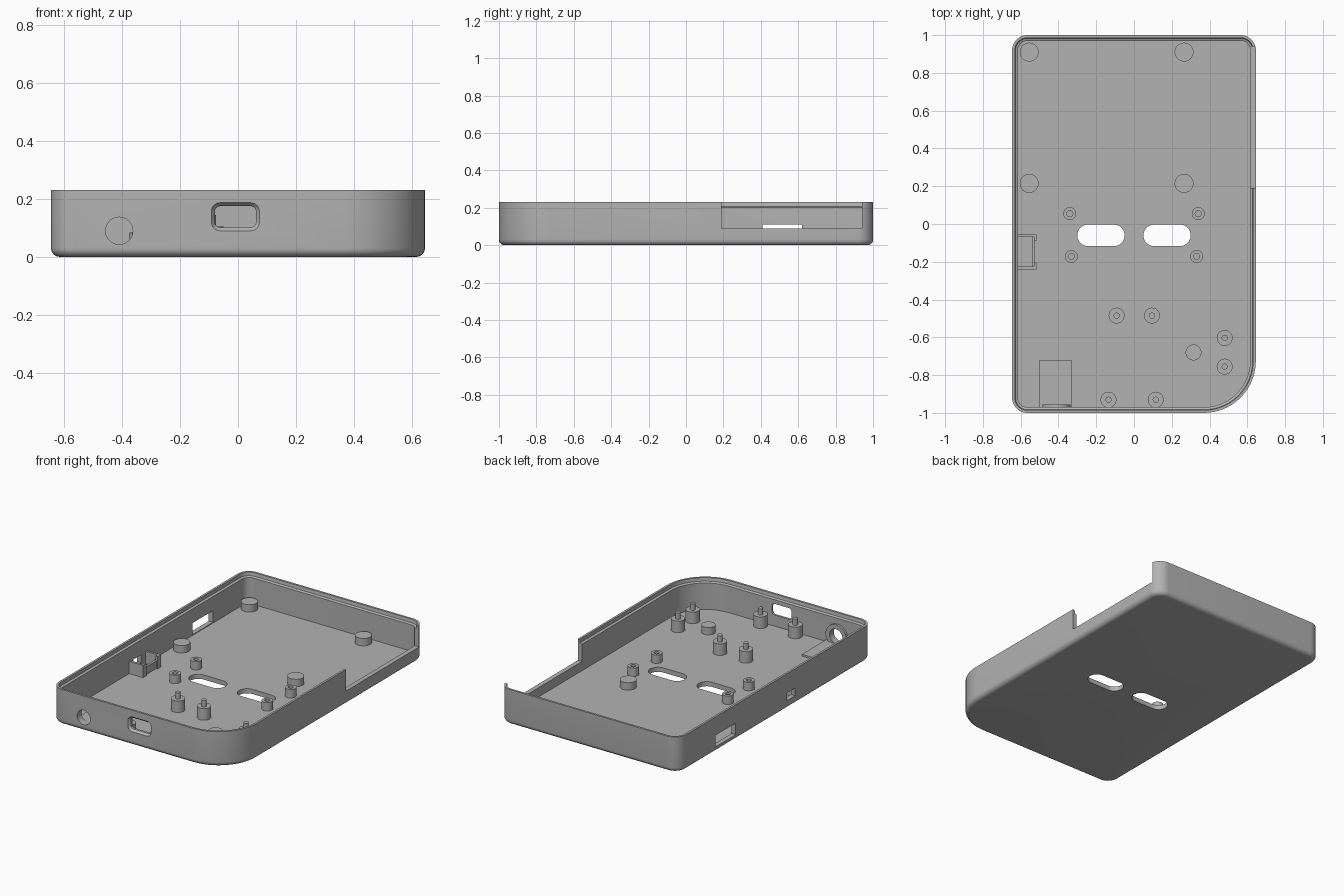
import bpy, bmesh
from math import pi, sin, cos, radians
from mathutils import Matrix

if "Cube" in bpy.data.objects:
    bpy.data.objects.remove(bpy.data.objects["Cube"])

HX, HY, TOP, FLOOR, WALL = 0.645, 1.0, 0.23, 0.03, 0.03

grey = bpy.data.materials.new("plain grey")
grey.use_nodes = True
grey.diffuse_color = (0.45, 0.45, 0.45, 1)
grey.node_tree.nodes["Principled BSDF"].inputs["Base Color"].default_value = (0.45, 0.45, 0.45, 1)


def finish(bm, name):
    bmesh.ops.recalc_face_normals(bm, faces=bm.faces)
    mesh = bpy.data.meshes.new(name)
    bm.to_mesh(mesh)
    bm.free()
    mesh.materials.append(grey)
    ob = bpy.data.objects.new(name, mesh)
    bpy.context.collection.objects.link(ob)
    return ob


def smooth(ob):
    bpy.ops.object.select_all(action="DESELECT")
    ob.select_set(True)
    bpy.context.view_layer.objects.active = ob
    bpy.ops.object.shade_smooth_by_angle(angle=radians(25))


def rounded(x0, x1, y0, y1, radii, inset=0, seg=14):
    """Outline with its own radius at each corner, from front left round."""
    pts = []
    corners = ((x0, y0, 1, 1), (x1, y0, -1, 1), (x1, y1, -1, -1), (x0, y1, 1, -1))
    for i, ((x, y, sx, sy), r) in enumerate(zip(corners, radii)):
        for k in range(seg + 1):
            a = pi + (i + k / seg) * pi / 2
            pts.append((x + sx * r + (r - inset) * cos(a), y + sy * r + (r - inset) * sin(a)))
    return pts


def loft(name, rings):
    """Closed solid through a stack of matching rings of 3D points."""
    bm = bmesh.new()
    loops = [[bm.verts.new(p) for p in ring] for ring in rings]
    for a, b in zip(loops, loops[1:]):
        for i in range(len(a)):
            j = (i + 1) % len(a)
            bm.faces.new((a[i], a[j], b[j], b[i]))
    bm.faces.new(loops[0])
    bm.faces.new(loops[-1])
    return finish(bm, name)


def box(name, x0, x1, y0, y1, z0, z1):
    return loft(name, [[(x0, y0, z), (x1, y0, z), (x1, y1, z), (x0, y1, z)] for z in (z0, z1)])


def lathe(name, x, y, profile, seg=32):
    """Turned part from (radius, height) pairs."""
    return loft(name, [[(x + r * cos(2 * pi * k / seg), y + r * sin(2 * pi * k / seg), z)
                        for k in range(seg)] for r, z in profile])


def cut(ob, cutter):
    cutter.hide_render = True
    mod = ob.modifiers.new("cut", "BOOLEAN")
    mod.operation, mod.solver, mod.object = "DIFFERENCE", "EXACT", cutter
    bpy.ops.object.select_all(action="DESELECT")
    bpy.context.view_layer.objects.active = ob
    ob.select_set(True)
    bpy.ops.object.modifier_apply(modifier=mod.name)
    bpy.data.objects.remove(cutter)


def upright(ob, y):
    """Turn a part drawn in x-y so that it faces front, based at depth y."""
    ob.data.transform(Matrix.Translation((0, y, 0)) @ Matrix.Rotation(pi / 2, 4, "X"))
    return ob


# Tray shell: filleted base, wall, stepped rim, hollow inside
steps = [(WALL * (1 - sin(t * pi / 12)), WALL * (1 - cos(t * pi / 12))) for t in range(7)]
steps += [(0, TOP), (0.014, TOP), (0.017, TOP - 0.022), (WALL, TOP - 0.028), (WALL, FLOOR)]
tray = loft("tray", [[(x, y, z) for x, y in rounded(-HX, HX, -HY, HY, (0.08, 0.275, 0.08, 0.08), d)]
                     for d, z in steps])

# Floor slots
for s in (-1, 1):
    c = s * 0.175
    outline = rounded(c - 0.125, c + 0.125, -0.117, -0.003, (0.0569,) * 4)
    cut(tray, loft("slot_cutter", [[(x, y, z) for x, y in outline] for z in (-0.1, 0.1)]))

# Side cutaway and side windows
cut(tray, box("cutaway_cutter", 0.6, 0.7, 0.19, 0.94, 0.09, 0.3))
cut(tray, box("window_cutter", -0.7, -0.6, 0.41, 0.62, 0.035, 0.11))
cut(tray, box("small_window_cutter", -0.7, -0.6, -0.2, -0.115, 0.055, 0.105))

# Front connector opening, flared outwards
port = [(-0.01, 0.98), (-0.01, 0.99), (0, 0.99), (0.012, 1.002), (0.012, 1.05)]
rings = [[(x, z, d) for x, z in rounded(-0.08, 0.062, 0.102, 0.175, (0.018,) * 4, -max(f, 0), 6)]
         for f, d in ((0, 0.9), (0, 0.985), (0.012, 0.999), (0.012, 1.05))]
cut(tray, upright(loft("port_cutter", rings), 0))

# Round front opening
cut(tray, upright(lathe("jack_cutter", -0.41, 0.09, ((0.047, 0.9), (0.047, 1.1))), 0))
smooth(tray)

# Collar behind the round opening, and the pad in front of it
collar = upright(lathe("jack_collar", -0.41, 0.09, ((0.075, 0.955), (0.075, 0.972))), 0)
cut(collar, upright(lathe("collar_cutter", -0.41, 0.09, ((0.047, 0.9), (0.047, 1.1))), 0))
smooth(collar)
box("jack_pad", -0.5, -0.33, -0.972, -0.72, FLOOR - 0.005, FLOOR + 0.012)

# Plain round supports
base = FLOOR - 0.005
supports = [(x, y, 0.05) for x in (-0.555, 0.265) for y in (0.215, 0.91)] + [(0.315, -0.68, 0.042)]
for x, y, r in supports:
    smooth(lathe("round_support", x, y, ((r, base), (r, FLOOR + 0.048))))

# Hollow screw posts
for s in (-1, 1):
    for x, y in ((0.34, 0.055), (0.332, -0.172)):
        top = FLOOR + 0.055
        smooth(lathe("screw_post", s * x, y, ((0.034, base), (0.034, top), (0.016, top), (0.016, FLOOR + 0.005))))

# Posts with locating pins
for x, y in ((-0.092, -0.485), (0.095, -0.485), (0.48, -0.603), (0.48, -0.755), (-0.135, -0.93), (0.115, -0.93)):
    top = FLOOR + 0.075
    smooth(lathe("pin_post", x, y, ((0.042, base), (0.042, top), (0.016, top), (0.016, top + 0.04))))

# Switch bracket on the side wall
for y, inner in ((-0.24, 1), (-0.055, -1)):
    y0, y1 = sorted((y, y + inner * 0.015))
    box("bracket_arm", -0.62, -0.515, y0, y1, base, 0.11)
    y0, y1 = sorted((y, y + inner * 0.035))
    box("bracket_hook", -0.53, -0.515, y0, y1, base, 0.11)
box("bracket_stop", -0.54, -0.525, -0.23, -0.065, base, 0.08)
